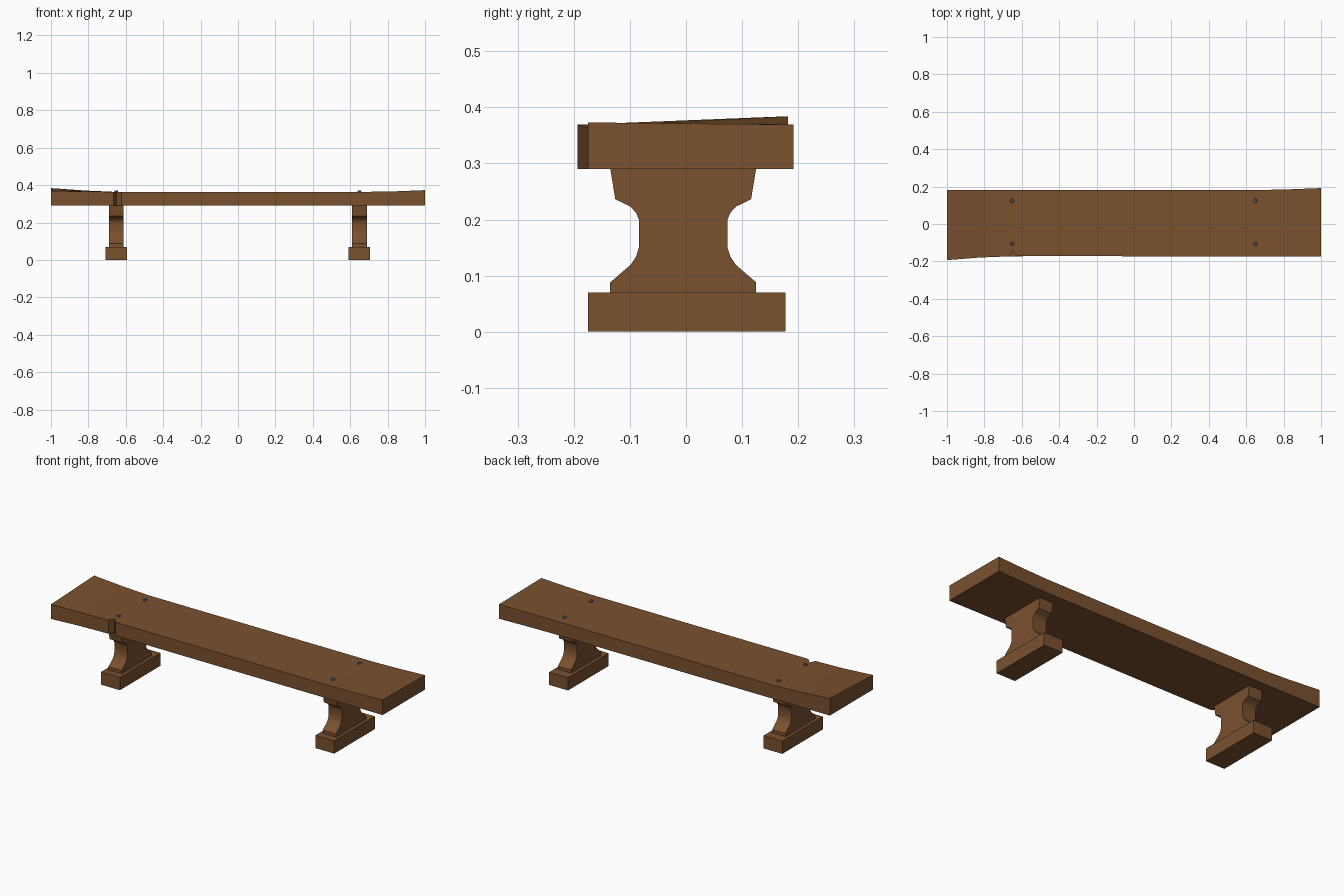
import bpy, bmesh, math
from mathutils import Matrix

if "Cube" in bpy.data.objects:
    bpy.data.objects.remove(bpy.data.objects["Cube"])


def material(name, rgb):
    m = bpy.data.materials.new(name)
    m.diffuse_color = (*rgb, 1)
    m.use_nodes = True
    m.node_tree.nodes["Principled BSDF"].inputs["Base Color"].default_value = m.diffuse_color
    return m


wood = material("brown wood", (0.195, 0.082, 0.028))
iron = material("grey iron", (0.11, 0.125, 0.15))


def finish(bm, name, mat):
    bmesh.ops.recalc_face_normals(bm, faces=bm.faces)
    me = bpy.data.meshes.new(name)
    bm.to_mesh(me)
    bm.free()
    me.materials.append(mat)
    ob = bpy.data.objects.new(name, me)
    bpy.context.collection.objects.link(ob)
    return ob


def box(name, x0, x1, y0, y1, z0, z1, mat):
    bm = bmesh.new()
    bmesh.ops.create_cube(bm, size=1)
    for v in bm.verts:
        v.co = (x0 + (v.co.x + .5) * (x1 - x0), y0 + (v.co.y + .5) * (y1 - y0),
                z0 + (v.co.z + .5) * (z1 - z0))
    return finish(bm, name, mat)


# Seat: plank lofted along x, with warped ends and a V notch in the front edge
# each station: x, front y, back y, front top z, back top z
stations = [
    (-1.0, -.193, .182, .369, .384),
    (-.82, -.179, .182, .365, .371),
    (-.665, -.173, .182, .364, .364),
    (-.65, -.142, .182, .364, .364),
    (-.622, -.172, .182, .364, .364),
    (.69, -.173, .182, .364, .364),
    (.85, -.174, .186, .367, .366),
    (1.0, -.175, .192, .373, .369),
]
bm = bmesh.new()
rings = [[bm.verts.new(c) for c in ((x, f, .29), (x, b, .29), (x, b, zb), (x, f, zf))]
         for x, f, b, zf, zb in stations]
for r, s in zip(rings, rings[1:]):
    for i in range(4):
        j = (i + 1) % 4
        bm.faces.new((r[i], r[j], s[j], s[i]))
bm.faces.new(rings[0])
bm.faces.new(rings[-1])
finish(bm, "seat", wood)

# Half outline of a leg: offset from the leg's centre line, z
CY = -.005
half = [(.13, .068), (.13, .088), (.094, .119), (.084, .134), (.079, .15),
        (.079, .2), (.084, .212), (.094, .223), (.121, .236), (.13, .291)]
outline = [(CY + w, z) for w, z in half] + [(CY - w, z) for w, z in reversed(half)]

for side, cx in (("left", -.651), ("right", .649)):
    # Foot block
    box(side + "_foot", cx - .057, cx + .057, -.175, .177, 0, .07, wood)
    # Waisted leg
    bm = bmesh.new()
    face = bm.faces.new([bm.verts.new((cx - .04, y, z)) for y, z in outline])
    ext = bmesh.ops.extrude_face_region(bm, geom=[face])
    bmesh.ops.translate(bm, vec=(.08, 0, 0),
                        verts=[v for v in ext["geom"] if isinstance(v, bmesh.types.BMVert)])
    leg = finish(bm, side + "_leg", wood)
    bpy.ops.object.select_all(action='DESELECT')
    leg.select_set(True)
    bpy.context.view_layer.objects.active = leg
    bpy.ops.object.shade_smooth_by_angle(angle=math.radians(35))
    # Nail heads over the leg
    for pos, y in (("front", -.105), ("back", .125)):
        bm = bmesh.new()
        bmesh.ops.create_cone(bm, cap_ends=True, segments=8, radius1=.012, radius2=.008,
                              depth=.012, matrix=Matrix.Translation((cx, y, .366)))
        finish(bm, f"{side}_{pos}_nail", iron)
